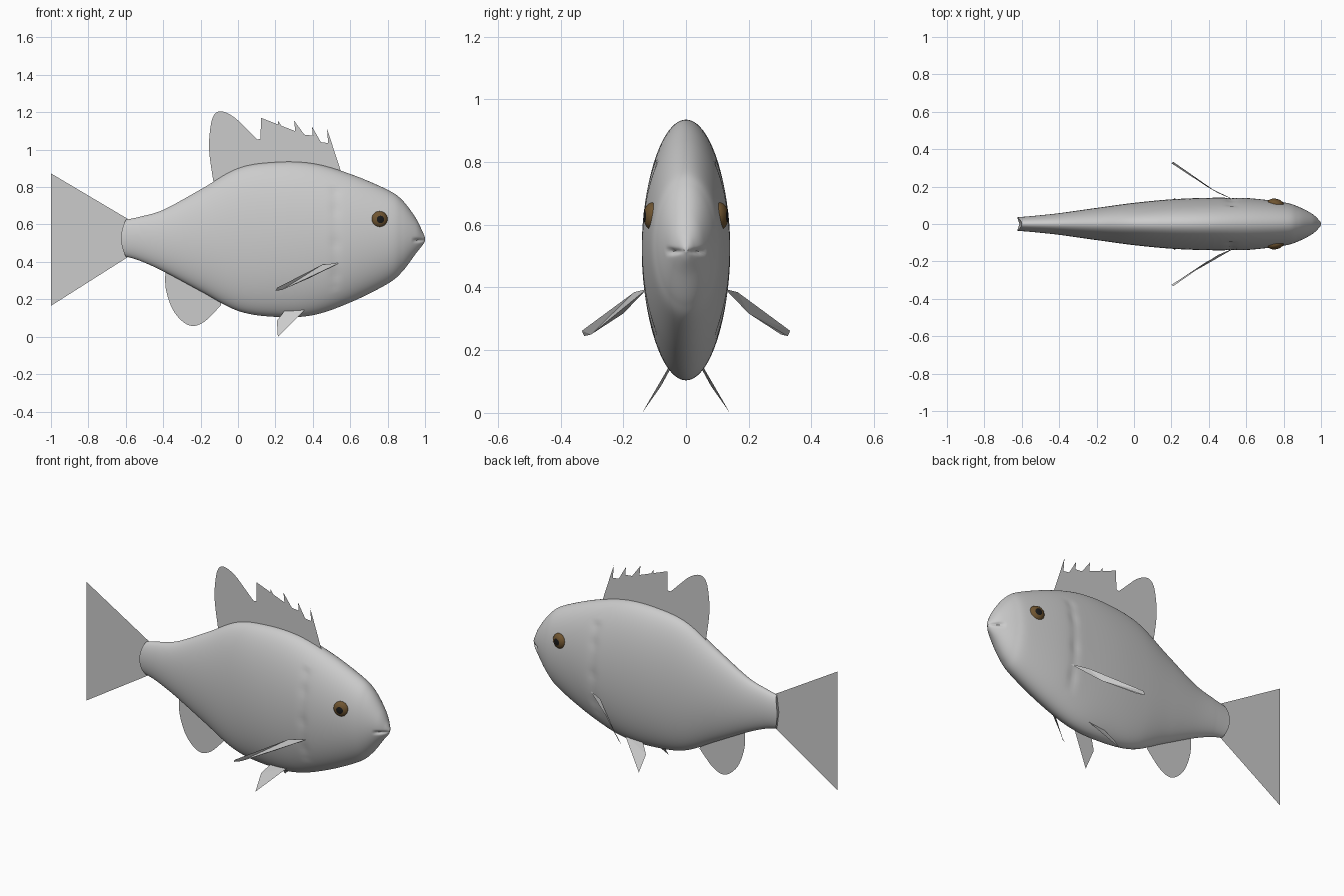
import bpy, bmesh
from math import sin, cos, pi, exp
from mathutils import Vector, Matrix

if "Cube" in bpy.data.objects:
    bpy.data.objects.remove(bpy.data.objects["Cube"])


def make_object(name, bm, smooth=False):
    bmesh.ops.recalc_face_normals(bm, faces=bm.faces[:])
    mesh = bpy.data.meshes.new(name)
    bm.to_mesh(mesh)
    bm.free()
    for p in mesh.polygons:
        p.use_smooth = smooth
    ob = bpy.data.objects.new(name, mesh)
    bpy.context.collection.objects.link(ob)
    return ob


def material(name, color):
    m = bpy.data.materials.new(name)
    m.diffuse_color = (*color, 1)
    m.use_nodes = True
    m.node_tree.nodes["Principled BSDF"].inputs["Base Color"].default_value = m.diffuse_color
    return m


def spline(points, steps):
    """Catmull-Rom curve through points of any dimension."""
    out = []
    n = len(points)
    for i in range(n - 1):
        a, b, c, d = (points[max(0, min(n - 1, j))] for j in (i - 1, i, i + 1, i + 2))
        for s in range(steps):
            t = s / steps
            out.append([0.5 * (2 * q + (r - p) * t + (2 * p - 5 * q + 4 * r - u) * t * t
                        + (3 * q - p - 3 * r + u) * t ** 3)
                        for p, q, r, u in zip(a, b, c, d)])
    return out + [list(points[-1])]


def fin(name, points):
    bm = bmesh.new()
    f = bm.faces.new([bm.verts.new(p) for p in points])
    bmesh.ops.triangulate(bm, faces=[f], ngon_method='EAR_CLIP')
    return make_object(name, bm)


def flat_fin(name, outline):
    return fin(name, [(x, 0, z) for x, z in outline])


# Body: stations of (x, top z, bottom z, half width)
stations = [
    (-0.60, 0.625, 0.428, 0.036), (-0.53, 0.64, 0.408, 0.044),
    (-0.40, 0.678, 0.350, 0.058), (-0.20, 0.787, 0.243, 0.086),
    (0.00, 0.900, 0.138, 0.113), (0.20, 0.933, 0.106, 0.132),
    (0.40, 0.926, 0.115, 0.140), (0.60, 0.870, 0.183, 0.139),
    (0.80, 0.785, 0.283, 0.116), (0.88, 0.728, 0.350, 0.092),
    (0.95, 0.635, 0.443, 0.056), (0.985, 0.565, 0.487, 0.026),
    (1.00, 0.530, 0.512, 0.008),
]
SEG = 96
GILL_LOBES = (0.78, 0.68, 0.50, 0.33)
bm = bmesh.new()
rings = []
for k, (x, top, bot, w) in enumerate(spline(stations, 12)):
    ring = []
    for i in range(SEG):
        a = 2 * pi * i / SEG
        z = (top + bot) / 2 + (top - bot) / 2 * sin(a)
        y = w * cos(a)
        # scalloped gill groove
        if 0.25 < z < 0.80:
            lobe = sum(exp(-((z - g) / 0.03) ** 2) for g in GILL_LOBES)
            y *= 1 - (0.025 + 0.03 * lobe) * exp(-((x - 0.52) / 0.025) ** 2)
        # mouth crease
        crease = max(0, min(1, (x - 0.93) / 0.03))
        y *= 1 - 0.3 * crease * exp(-((z - 0.515) / 0.009) ** 2)
        # rounded tail stump
        bulge = 0.025 * cos(a) ** 2 * max(0, 1 - k / 12)
        ring.append(bm.verts.new((x - bulge, y, z)))
    rings.append(ring)
for r0, r1 in zip(rings, rings[1:]):
    for i in range(SEG):
        j = (i + 1) % SEG
        bm.faces.new((r0[i], r0[j], r1[j], r1[i]))
for end in (rings[0], rings[-1]):
    c = bm.verts.new(sum((v.co for v in end), Vector()) / SEG)
    for i in range(SEG):
        bm.faces.new((end[i], end[(i + 1) % SEG], c))
body = make_object("body", bm, True)
bpy.context.view_layer.objects.active = body
body.select_set(True)
bpy.ops.object.shade_smooth_by_angle(angle=0.8)

# Tail fin
flat_fin("tail_fin", [(-1, 0.873), (-0.59, 0.63), (-0.59, 0.425), (-1, 0.165), (-0.908, 0.52)])

# Dorsal fin: spines at the front, soft lobe behind
outline = [(0.40, 0.85), (0.55, 0.885)]
tips = [(0.476, 1.112), (0.396, 1.122), (0.300, 1.155), (0.214, 1.155), (0.123, 1.17)]
valleys = [(0.482, 1.035), (0.400, 1.075), (0.310, 1.065), (0.220, 1.07), (0.139, 1.03)]
for i, (t, v) in enumerate(zip(tips, valleys)):
    if i:
        p = outline[-1]
        outline.append(((p[0] * 0.55 + t[0] * 0.45), p[1] + 0.005))
    outline += [t, v]
outline += spline([(0.12, 1.04), (0.064, 1.09), (-0.016, 1.17), (-0.09, 1.205), (-0.134, 1.175),
                   (-0.153, 1.07), (-0.152, 0.97), (-0.13, 0.82)], 5)
flat_fin("dorsal_fin", outline + [(0.1, 0.85)])

# Anal fin
flat_fin("anal_fin", spline([(-0.388, 0.36), (-0.385, 0.25), (-0.34, 0.13), (-0.26, 0.06),
                             (-0.18, 0.08), (-0.09, 0.17)], 6) + [(-0.1, 0.25)])

# Paired fins and eyes
brown = material("iris_brown", (0.16, 0.09, 0.03))
black = material("pupil_black", (0.01, 0.01, 0.01))
pectoral = [(0.545, 0.125, 0.395), (0.45, 0.165, 0.385), (0.21, 0.332, 0.262),
            (0.20, 0.325, 0.245), (0.235, 0.303, 0.25), (0.39, 0.20, 0.317)]
pelvic = [(0.25, 0.05, 0.14), (0.37, 0.05, 0.155), (0.213, 0.14, 0.0), (0.208, 0.08, 0.085)]
for side, s in (("left", 1), ("right", -1)):
    fin(side + "_pectoral_fin", [(x, s * y, z) for x, y, z in pectoral])
    fin(side + "_pelvic_fin", [(x, s * y, z) for x, y, z in pelvic])
    bm = bmesh.new()
    bmesh.ops.create_uvsphere(bm, u_segments=32, v_segments=20, radius=1)
    for f in bm.faces:
        f.material_index = int(abs(f.calc_center_median().z) > 0.9)
    place = (Matrix.Translation((0.757, s * 0.108, 0.627)) @ Matrix.Rotation(-s * 0.2, 4, 'Z')
             @ Matrix.Diagonal((0.044, 0.027, 0.044, 1)) @ Matrix.Rotation(pi / 2, 4, 'X'))
    bmesh.ops.transform(bm, matrix=place, verts=bm.verts[:])
    eye = make_object(side + "_eye", bm, True)
    eye.data.materials.append(brown)
    eye.data.materials.append(black)
